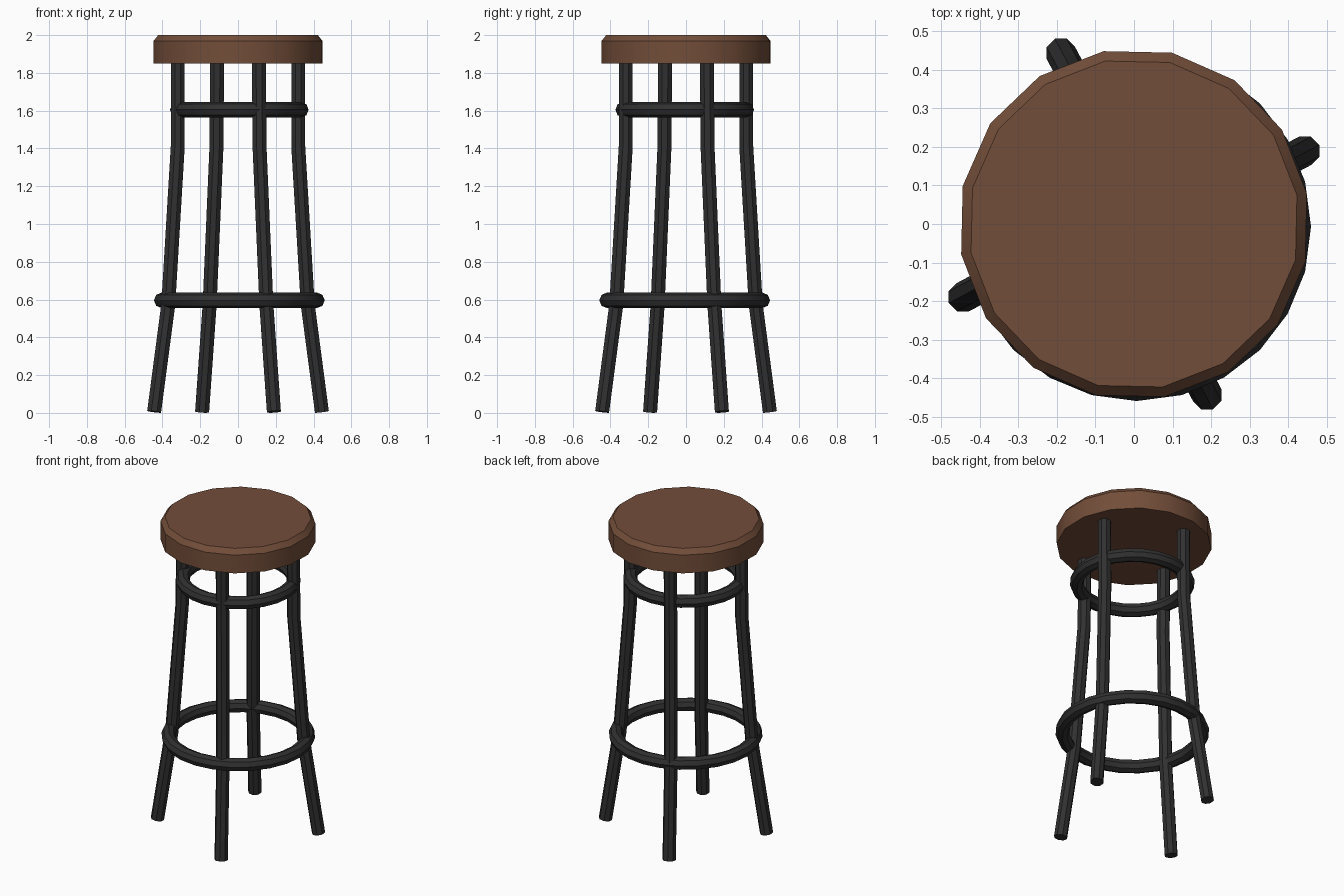
import bpy, bmesh, math
from mathutils import Vector, Matrix

if "Cube" in bpy.data.objects:
    bpy.data.objects.remove(bpy.data.objects["Cube"])


def material(name, rgb):
    m = bpy.data.materials.new(name)
    m.diffuse_color = (*rgb, 1)
    m.use_nodes = True
    m.node_tree.nodes["Principled BSDF"].inputs["Base Color"].default_value = m.diffuse_color
    return m


wood = material("brown wood", (0.17, 0.075, 0.041))
metal = material("black metal", (0.030, 0.030, 0.031))


def finish(name, bm, mat):
    bmesh.ops.recalc_face_normals(bm, faces=bm.faces)
    me = bpy.data.meshes.new(name)
    bm.to_mesh(me)
    bm.free()
    ob = bpy.data.objects.new(name, me)
    bpy.context.collection.objects.link(ob)
    me.materials.append(mat)
    bpy.ops.object.select_all(action='DESELECT')
    ob.select_set(True)
    bpy.context.view_layer.objects.active = ob
    bpy.ops.object.shade_smooth_by_angle(angle=math.radians(30))
    return ob


def skin(bm, rings, closed=False):
    """Bridge a list of vertex rings; cap the ends unless closed."""
    pairs = list(zip(rings, rings[1:]))
    if closed:
        pairs.append((rings[-1], rings[0]))
    for a, b in pairs:
        n = len(a)
        for i in range(n):
            bm.faces.new((a[i], a[(i + 1) % n], b[(i + 1) % n], b[i]))
    if not closed:
        bm.faces.new(rings[0])
        bm.faces.new(rings[-1])


# Seat: 16-sided disc with a chamfered top edge
bm = bmesh.new()
rings = []
for r, z in ((0.455, 1.85), (0.455, 1.968), (0.429, 2.0)):
    rings.append([bm.verts.new((r * math.cos(a), r * math.sin(a), z))
                  for a in (math.radians(10 + 22.5 * k) for k in range(16))])
skin(bm, rings)
finish("seat", bm, wood)

# Legs: eight-sided tubes with two bends, splaying outwards
path = [Vector(p) for p in ((0.444, 0.19, 0.006), (0.369, 0.15, 0.575),
                            (0.319, 0.114, 1.41), (0.319, 0.111, 1.855))]
for k, name in enumerate(("right_leg", "back_leg", "left_leg", "front_leg")):
    rot = Matrix.Rotation(math.pi / 2 * k, 3, 'Z')
    bm = bmesh.new()
    rings = []
    for i, p in enumerate(path):
        d = (path[min(i + 1, 3)] - path[max(i - 1, 0)]).normalized()
        u = Vector((0, 1, 0)).cross(d).normalized()
        v = d.cross(u)
        rings.append([bm.verts.new(rot @ (p + 0.04 * (math.cos(a) * u + math.sin(a) * v)))
                      for a in (math.tau * (j + 0.5) / 8 for j in range(8))])
    skin(bm, rings)
    finish(name, bm, metal)

# Rings: foot rest and upper brace
for name, radius, z in (("foot_ring", 0.411, 0.596), ("upper_ring", 0.326, 1.605)):
    bm = bmesh.new()
    rings = []
    for k in range(24):
        t = math.tau * k / 24
        rings.append([bm.verts.new((0.007 + (radius + 0.041 * math.cos(a)) * math.cos(t),
                                    -0.007 + (radius + 0.041 * math.cos(a)) * math.sin(t),
                                    z + 0.041 * math.sin(a)))
                      for a in (math.tau * j / 8 for j in range(8))])
    skin(bm, rings, closed=True)
    finish(name, bm, metal)
